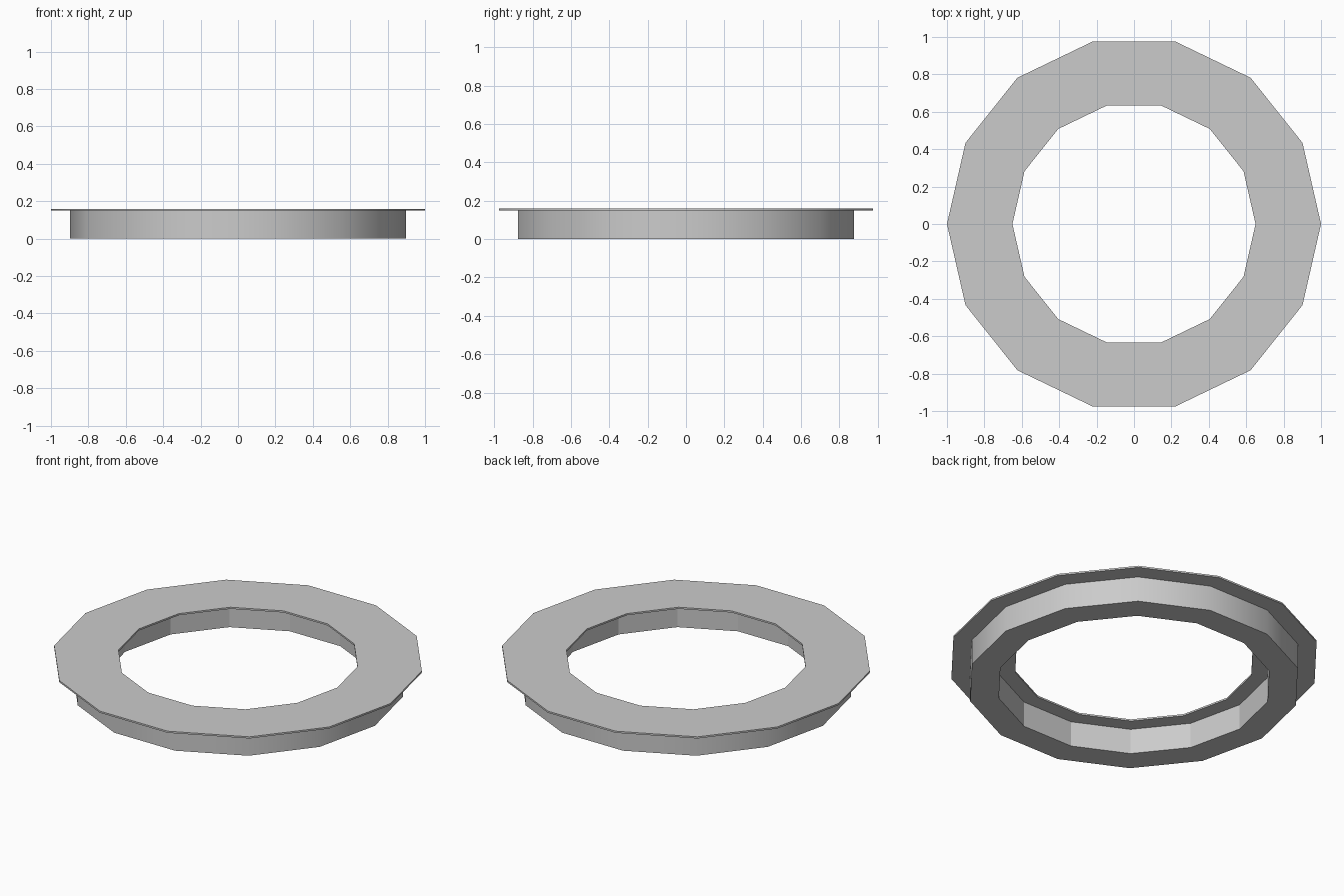
import bpy, bmesh
from math import cos, sin, pi

if "Cube" in bpy.data.objects:
    bpy.data.objects.remove(bpy.data.objects["Cube"])

SIDES = 14

# Closed cross-section (radius, height): thin flange on top of a collar
PROFILE = [(0.65, 0.15), (0.74, 0.15), (0.74, 0.0), (0.897, 0.0),
           (0.897, 0.15), (1.0, 0.15), (1.0, 0.16), (0.65, 0.16)]
SMOOTH_SEGMENTS = {3, 5}  # outer collar wall and flange rim


def lathe(name, profile, sides, smooth_segments):
    bm = bmesh.new()
    rings = []
    for i in range(sides):
        a = 2 * pi * i / sides
        rings.append([bm.verts.new((r * cos(a), r * sin(a), z)) for r, z in profile])
    n = len(profile)
    for i in range(sides):
        r0, r1 = rings[i], rings[(i + 1) % sides]
        for j in range(n):
            k = (j + 1) % n
            face = bm.faces.new((r0[j], r1[j], r1[k], r0[k]))
            face.smooth = j in smooth_segments
    bmesh.ops.recalc_face_normals(bm, faces=bm.faces)
    # Keep the corners of the cross-section crisp
    for e in bm.edges:
        if e.calc_face_angle(0) > 0.7:
            e.smooth = False
    mesh = bpy.data.meshes.new(name)
    bm.to_mesh(mesh)
    bm.free()
    obj = bpy.data.objects.new(name, mesh)
    bpy.context.collection.objects.link(obj)
    return obj


# Flanged ring
lathe("flanged_ring", PROFILE, SIDES, SMOOTH_SEGMENTS)
